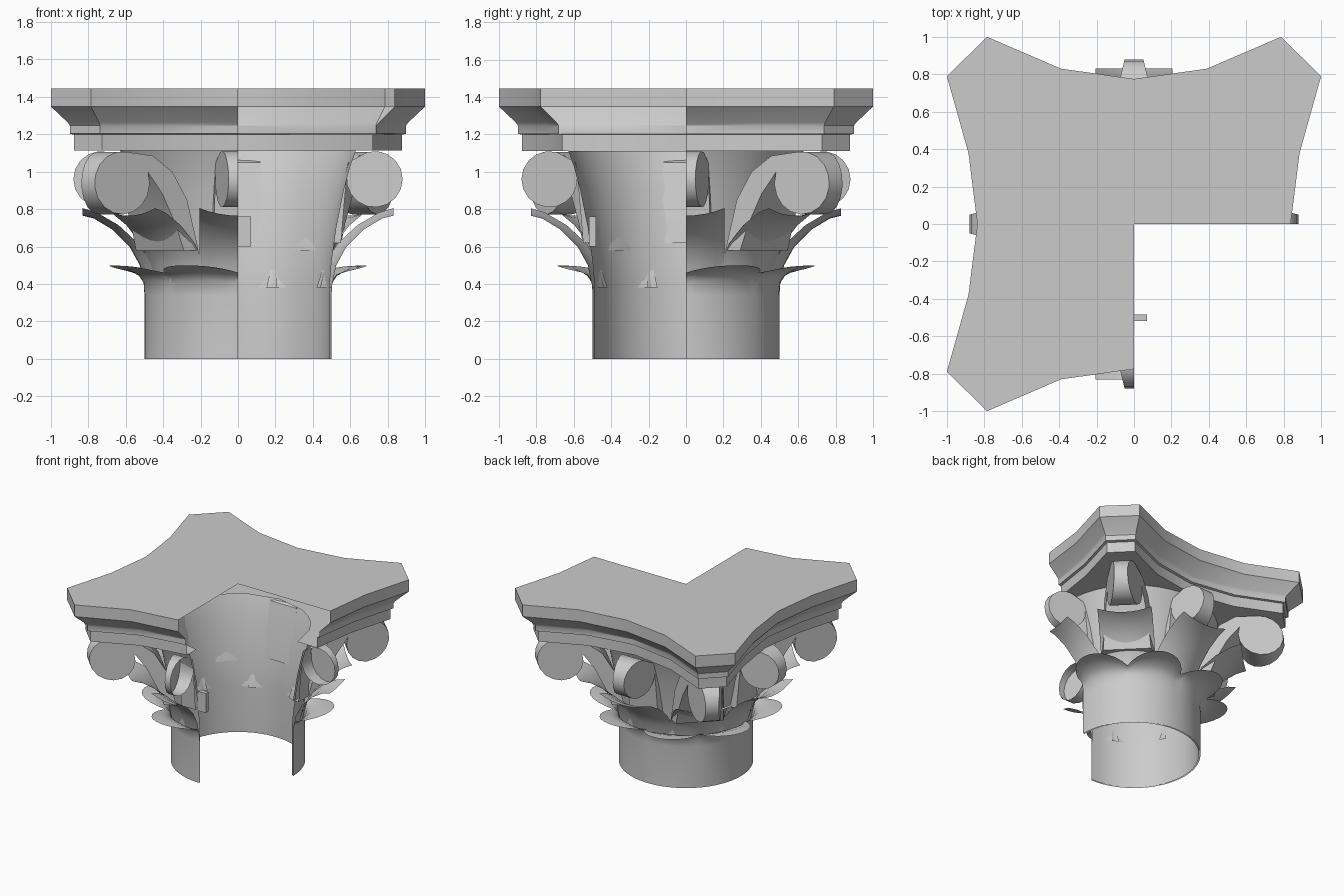
import bpy, bmesh, math
from mathutils import Matrix

cube = bpy.data.objects.get("Cube")
if cube:
    bpy.data.objects.remove(cube)

stone = bpy.data.materials.new("grey_stone")
stone.use_nodes = True
stone.diffuse_color = (0.6, 0.6, 0.6, 1)
stone.node_tree.nodes["Principled BSDF"].inputs["Base Color"].default_value = (0.6, 0.6, 0.6, 1)


def finish(bm, name, turn=0, cut=True, angle=35):
    """Turn a part about z, remove the open quarter and make the object."""
    bmesh.ops.rotate(bm, verts=bm.verts, matrix=Matrix.Rotation(math.radians(turn), 3, "Z"))
    if cut:
        for axis in ((1, 0, 0), (0, 1, 0)):
            bmesh.ops.bisect_plane(bm, geom=bm.verts[:] + bm.edges[:] + bm.faces[:],
                                   dist=1e-5, plane_co=(0, 0, 0), plane_no=axis)
        gone = []
        for f in bm.faces:
            c = f.calc_center_median()
            if c.x > 1e-4 and c.y < -1e-4:
                gone.append(f)
        bmesh.ops.delete(bm, geom=gone, context="FACES")
    if not bm.faces:
        bm.free()
        return
    mesh = bpy.data.meshes.new(name)
    bm.to_mesh(mesh)
    bm.free()
    mesh.materials.append(stone)
    ob = bpy.data.objects.new(name, mesh)
    bpy.context.collection.objects.link(ob)
    bpy.ops.object.select_all(action="DESELECT")
    ob.select_set(True)
    bpy.context.view_layer.objects.active = ob
    bpy.ops.object.shade_smooth_by_angle(angle=math.radians(angle))


def skin(rows, closed=True, cap_last=False):
    """Join rows of points into a surface."""
    bm = bmesh.new()
    rings = [[bm.verts.new(p) for p in row] for row in rows]
    n = len(rows[0])
    for a, b in zip(rings, rings[1:]):
        for i in range(n if closed else n - 1):
            j = (i + 1) % n
            bm.faces.new((a[i], a[j], b[j], b[i]))
    if cap_last:
        bm.faces.new(rings[-1])
    return bm


def around(r, z, n=48):
    return [(r * math.cos(math.tau * i / n), r * math.sin(math.tau * i / n), z) for i in range(n)]


def mix(a, b, t):
    return a + (b - a) * t


# Abacus: moulded slab with concave sides and clipped corners, hollow inside
def plan(quarter):
    half = quarter + [(-x, y) for x, y in quarter[-2::-1]]
    return half + [(-x, -y) for x, y in half[1:-1]]


top = plan([(.837, 0), (.885, .38), (1, .79), (.785, 1), (.39, .83), (0, .775)])
low = plan([(.72, 0), (.775, .36), (.877, .727), (.727, .877), (.37, .72), (0, .66)])
levels = [(1.112, 0), (1.198, 0), (1.203, .17), (1.246, .17), (1.262, .26), (1.348, 1), (1.444, 1)]
rows = [[(.54 * x / math.hypot(x, y), .54 * y / math.hypot(x, y), 1.112) for x, y in low]]
for z, f in levels:
    rows.append([(mix(a[0], b[0], f), mix(a[1], b[1], f), z) for a, b in zip(low, top)])
finish(skin(rows, cap_last=True), "abacus", angle=30)

# Bell: flared core
bell = [(.49, 0), (.49, .4), (.5, .52), (.525, .7), (.565, .9), (.6, 1.03), (.63, 1.112)]
finish(skin([around(r, z) for r, z in bell]), "bell")

# Lower leaves: a collar whose rim curls out in eight lobes
middle = [(.5, 0), (.5, .34), (.512, .42), (.56, .465), (.64, .495), (.73, .5)]
notch = [(.5, 0), (.5, .34), (.502, .4), (.51, .43), (.525, .45), (.55, .46)]
n = 96
rows = []
for (rm, zm), (rn, zn) in zip(middle, notch):
    row = []
    for i in range(n):
        u = (i % 12) / 6 - 1
        w = 1 - u * u
        a = math.tau * i / n
        r = mix(rn, rm, w)
        row.append((r * math.cos(a), r * math.sin(a), mix(zn, zm, w)))
    rows.append(row)
finish(skin(rows), "lower_leaf_collar", angle=50)

# Upper leaves: eight flared blades with raised tips
blade = [(.5, .38), (.525, .5), (.58, .6), (.67, .69), (.77, .75), (.83, .765)]
for k in range(8):
    rows = []
    for i, (r, z) in enumerate(blade):
        t = i / (len(blade) - 1)
        row = []
        for j in range(9):
            u = j / 4 - 1
            row.append((r - .08 * (1 - t) * u * u, .205 * u, z + .04 * t * u * u))
        rows.append(row)
    finish(skin(rows, closed=False), "upper_leaf", 45 * k, angle=50)


# Scrolls: a disc with a curling stem, narrowing outwards
def scroll(name, centre, radius, start, end, back, front, turn):
    outline = list(back)
    steps = 14
    for i in range(steps + 1):
        a = math.radians(mix(start, end, i / steps))
        outline.append((centre[0] + radius * math.cos(a), centre[1] + radius * math.sin(a)))
    outline += front
    reach = centre[0] + radius
    sides = []
    for s in (-1, 1):
        sides.append([(r, s * (.05 + .24 * (reach - r)), z) for r, z in outline])
    bm = skin(sides, cap_last=True)
    bm.verts.ensure_lookup_table()
    bm.faces.new([bm.verts[i] for i in reversed(range(len(outline)))])
    bmesh.ops.recalc_face_normals(bm, faces=bm.faces)
    finish(bm, name, turn)


for k in range(4):
    scroll("corner_volute", (.966, .94), .168, 100, -200,
           [(.5, .58), (.57, .85), (.66, 1.0), (.78, 1.085)],
           [(.72, .88), (.64, .72), (.59, .58)], 45 + 90 * k)
    scroll("centre_scroll", (.73, .96), .15, 105, -190,
           [(.5, .62), (.54, .85), (.59, 1.05)],
           [(.565, .8), (.55, .62)], 90 * k)

# Broken leaf remnant beside the open quarter
bm = bmesh.new()
bmesh.ops.create_cube(bm, size=1)
bmesh.ops.scale(bm, verts=bm.verts, vec=(.07, .035, .16))
bmesh.ops.translate(bm, verts=bm.verts, vec=(.035, -.5, .68))
finish(bm, "leaf_remnant", cut=False)
